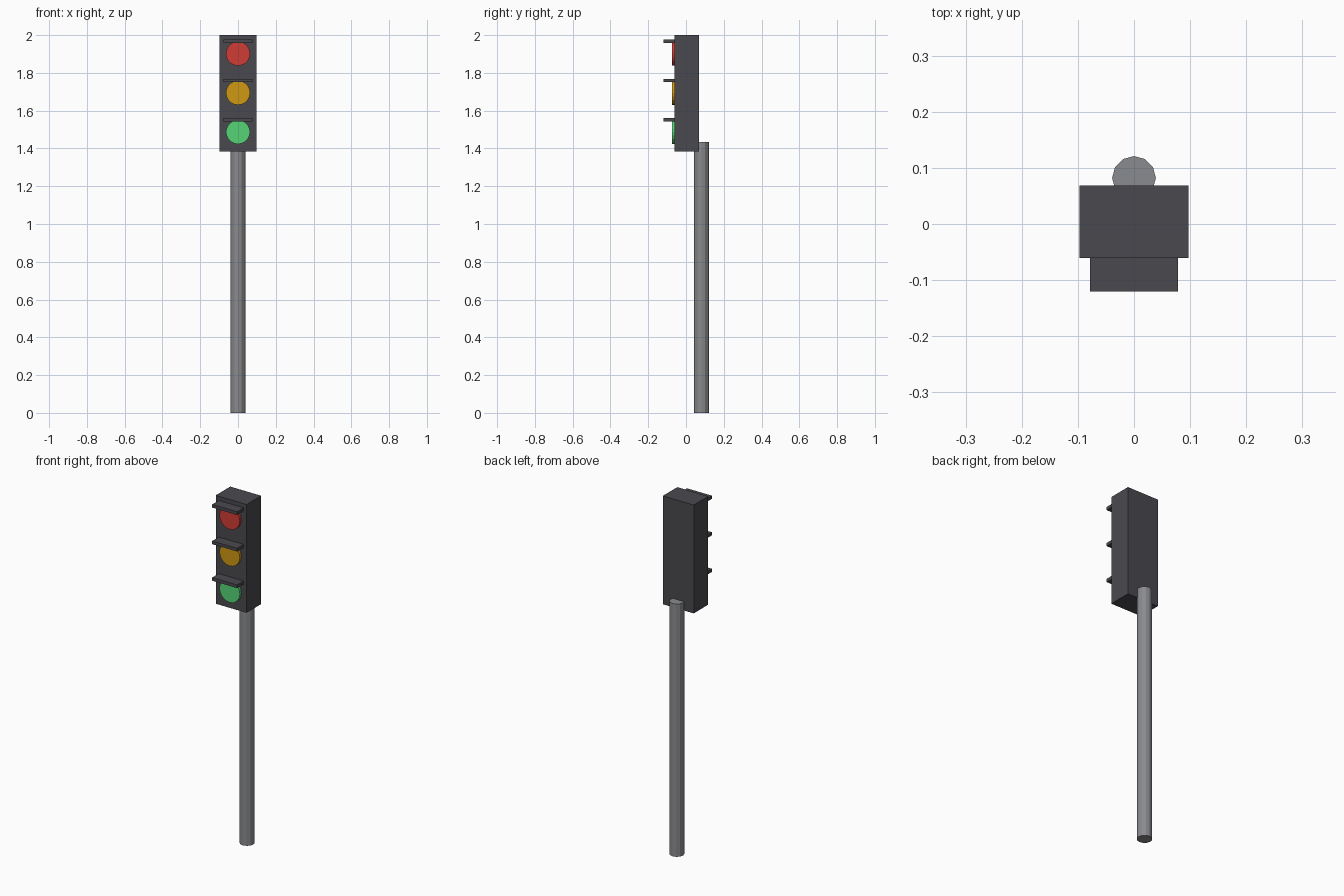
import bpy
import math

if "Cube" in bpy.data.objects:
    bpy.data.objects.remove(bpy.data.objects["Cube"])


def material(name, rgb):
    """Flat material from 0-255 sRGB values."""
    m = bpy.data.materials.new(name)
    lin = [((c / 255 + 0.055) / 1.055) ** 2.4 for c in rgb]
    m.diffuse_color = (*lin, 1)
    m.use_nodes = True
    m.node_tree.nodes["Principled BSDF"].inputs["Base Color"].default_value = m.diffuse_color
    return m


def box(name, x, y, z, mat):
    """Box from (min, max) ranges."""
    bpy.ops.mesh.primitive_cube_add(
        size=1, location=[sum(r) / 2 for r in (x, y, z)])
    o = bpy.context.object
    o.name = name
    o.scale = [r[1] - r[0] for r in (x, y, z)]
    bpy.ops.object.transform_apply(location=False, rotation=False, scale=True)
    o.data.materials.append(mat)
    return o


def cylinder(name, sides, radius, depth, loc, mat, rot=(0, 0, 0)):
    bpy.ops.mesh.primitive_cylinder_add(
        vertices=sides, radius=radius, depth=depth, location=loc, rotation=rot)
    o = bpy.context.object
    o.name = name
    o.data.materials.append(mat)
    return o


dark = material("dark_grey", (74, 74, 79))
grey = material("pole_grey", (138, 139, 142))
lamps = [("red", (208, 60, 54)), ("amber", (207, 153, 18)), ("green", (86, 212, 118))]

# Pole behind the housing
cylinder("pole", 12, 0.039, 1.435, (0, 0.082, 0.7175), grey)

# Signal housing
box("housing", (-0.097, 0.097), (-0.061, 0.069), (1.385, 2.0), dark)

# Three lenses, each with a flat visor above
for i, (name, rgb) in enumerate(lamps):
    z = 1.902 - i * 0.2075
    cylinder(name + "_lens", 20, 0.064, 0.035, (0, -0.0575, z),
             material(name + "_light", rgb), (math.pi / 2, 0, 0))
    box(name + "_visor", (-0.078, 0.078), (-0.12, -0.05), (z + 0.056, z + 0.074), dark)
